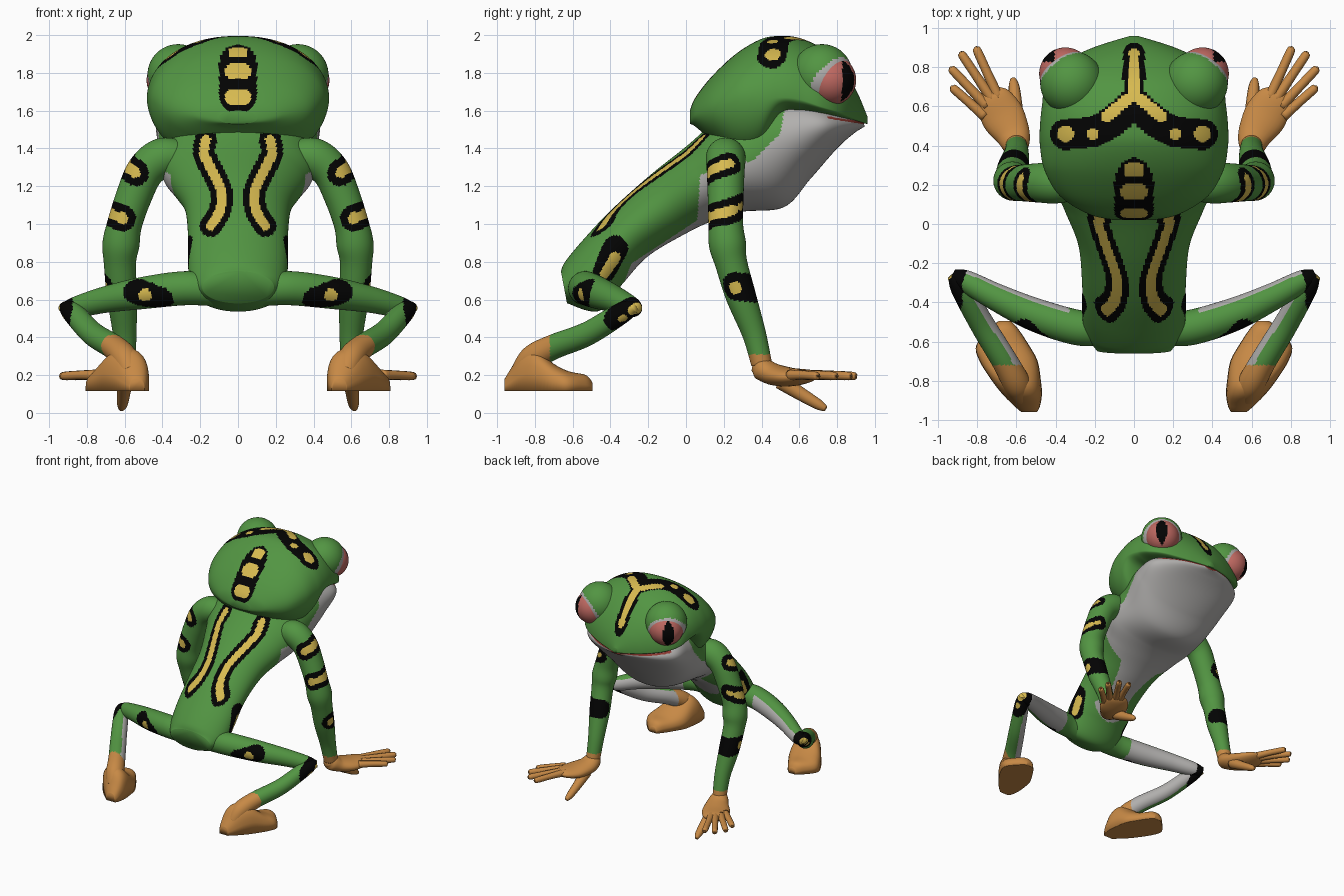
import bpy, bmesh, math
from mathutils import Vector

old = bpy.data.objects.get("Cube")
if old:
    bpy.data.objects.remove(old, do_unlink=True)

# Flat colours
COLOURS = {
    "skin_green": (0.085, 0.30, 0.055), "marking_black": (0.001, 0.001, 0.001),
    "marking_yellow": (0.68, 0.49, 0.08), "belly_grey": (0.44, 0.43, 0.42),
    "foot_orange": (0.57, 0.25, 0.06), "eye_pink": (0.52, 0.14, 0.12),
    "mouth_red": (0.28, 0.04, 0.03)}
GREEN, BLACK, YELLOW, GREY, ORANGE, PINK, RED = range(len(COLOURS))
MATS = []
for label, rgb in COLOURS.items():
    m = bpy.data.materials.new(label)
    m.use_nodes = True
    m.diffuse_color = (*rgb, 1)
    bsdf = m.node_tree.nodes["Principled BSDF"]
    bsdf.inputs["Base Color"].default_value = (*rgb, 1)
    bsdf.inputs["Roughness"].default_value = 0.8
    MATS.append(m)


def dense(rows, n):
    """Smooth spline through control rows, n steps per span."""
    out = []
    for i in range(len(rows) - 1):
        a, b, c, d = (rows[max(0, min(len(rows) - 1, i + k))] for k in (-1, 0, 1, 2))
        for s in range(n):
            t = s / n
            out.append([q + t / 2 * (r - p + t * (2*p - 5*q + 4*r - s2 + t * (3*(q - r) + s2 - p)))
                        for p, q, r, s2 in zip(a, b, c, d)])
    return out + [list(rows[-1])]


def finish(name, bm, rule):
    """Colour faces by rule(centre, normal), seen on the +x side, and link the object."""
    bmesh.ops.recalc_face_normals(bm, faces=bm.faces[:])
    for f in bm.faces:
        c, n = f.calc_center_median(), f.normal.copy()
        if c.x < 0:
            c.x, n.x = -c.x, -n.x
        f.material_index = rule(c, n)
        f.smooth = True
    me = bpy.data.meshes.new(name)
    bm.to_mesh(me)
    bm.free()
    for m in MATS:
        me.materials.append(m)
    bpy.context.collection.objects.link(bpy.data.objects.new(name, me))


def loft(name, rings, rule, side=1):
    bm = bmesh.new()
    vs = [[bm.verts.new((p[0] * side, p[1], p[2])) for p in ring] for ring in rings]
    k = len(vs[0])
    for a, b in zip(vs, vs[1:]):
        for j in range(k):
            bm.faces.new((a[j], a[(j + 1) % k], b[(j + 1) % k], b[j]))
    bm.faces.new(vs[0])
    bm.faces.new(vs[-1])
    finish(name, bm, rule)


def circle(k):
    return [(math.cos(2 * math.pi * j / k), math.sin(2 * math.pi * j / k)) for j in range(k)]


def tube(name, rows, rule, side=1, k=56, n=18, up=(0, 0, 1)):
    """Limb along rows of x, y, z, width radius, height radius."""
    rows = dense([r if len(r) == 5 else (*r, r[3]) for r in rows], n)
    pts = [Vector(r[:3]) for r in rows]
    rings = []
    for i, r in enumerate(rows):
        t = (pts[min(i + 1, len(pts) - 1)] - pts[max(i - 1, 0)]).normalized()
        u = t.cross(Vector(up)).normalized()
        v = u.cross(t)
        rings.append([pts[i] + u * (r[3] * c) + v * (r[4] * s) for c, s in circle(k)])
    loft(name, rings, rule, side)


def mark(c, marks):
    """Yellow cores in a black surround: marks are (mask, black path, radius, [(yellow path, radius)])."""
    def near(path, mask, radius):
        p = c * mask
        q = [Vector(v) * mask for v in path]
        for a, b in zip(q, q[1:] or q):
            d = b - a
            t = max(0, min(1, (p - a).dot(d) / max(d.length_squared, 1e-9)))
            if (p - a - d * t).length < radius:
                return True
        return False
    hit = [g for g in marks if near(g[1], g[0], g[2])]
    if any(near(path, g[0], r) for g in hit for path, r in g[3]):
        return YELLOW
    return BLACK if hit else None


ALL, BACK, TOP = Vector((1, 1, 1)), Vector((1, 0, 1)), Vector((1, 1, 0))

# Torso and throat: back y z, belly y z, half width
TORSO = [(-.662, .75, -.63, .58, .19), (-.64, .80, -.46, .54, .25), (-.55, .91, -.33, .69, .265),
         (-.40, 1.07, -.20, .83, .265), (-.20, 1.25, 0, .95, .285), (0, 1.41, .15, 1.02, .355),
         (.10, 1.5, .30, 1.065, .405), (.25, 1.65, .52, 1.09, .405), (.48, 1.70, .66, 1.24, .43),
         (.68, 1.66, .80, 1.40, .415), (.86, 1.59, .89, 1.48, .25), (.94, 1.55, .945, 1.515, .06)]
stripe = dense([(.17, 0, 1.445), (.18, 0, 1.37), (.125, 0, 1.26), (.085, 0, 1.16), (.10, 0, 1.06),
                (.145, 0, .99)], 2)
flank = [(.26, -.375, .87), (.26, -.425, .74)]
STRIPES = [(BACK, stripe, .058, [(stripe, .026)])]
FLANK = [(ALL, flank, .07, [([(.26, -.375, .82), (.26, -.425, .73)], .032)])]
BELLY = [(-.7, .4), (-.42, .45), (-.34, .66), (-.29, .79), (.06, 1.02), (.075, 1.26), (.36, 1.34),
         (.5, 1.48), (.52, 1.60), (1, 1.525)]


def torso_rule(c, n):
    m = mark(c, FLANK)
    if m is None and c.y < .2 and n.z > -.1:
        m = mark(c, STRIPES)
    if m is not None:
        return m
    for (y0, z0), (y1, z1) in zip(BELLY, BELLY[1:]):
        if y0 <= c.y < y1:
            edge = z0 + (z1 - z0) * (c.y - y0) / (y1 - y0)
            if c.y > .75 and abs(c.z - edge) < .006:
                return RED
            return GREY if c.z < edge or c.y > .52 else GREEN
    return GREEN


loft("torso", [[(w * s, (ty + by) / 2 + (ty - by) / 2 * c, (tz + bz) / 2 + (tz - bz) / 2 * c)
                for c, s in circle(190)] for ty, tz, by, bz, w in dense(TORSO, 20)], torso_rule)

# Head: y, bottom z, widest z, top z, half width
HEAD = [(.02, 1.53, 1.56, 1.60, .10), (.05, 1.515, 1.58, 1.67, .23), (.14, 1.44, 1.61, 1.785, .375),
        (.27, 1.34, 1.65, 1.905, .455), (.40, 1.36, 1.66, 1.98, .48), (.50, 1.56, 1.67, 1.995, .48),
        (.60, 1.58, 1.66, 1.985, .47), (.72, 1.57, 1.62, 1.93, .45), (.82, 1.553, 1.59, 1.83, .37),
        (.90, 1.538, 1.56, 1.71, .21), (.96, 1.53, 1.54, 1.57, .02)]
CREST = [(BACK, [(0, 0, 1.685), (0, 0, 1.85)], .10,
          [([(-w, 0, z), (w, 0, z)], r) for z, w, r in ((1.67, .028, .042), (1.81, .028, .042),
                                                        (1.908, .025, .028))])]
fork = [(0, .87, 0), (0, .66, 0), (.14, .55, 0)]
CROWN = [(TOP, fork[:2], .055, [(fork, .026)]),
         (TOP, dense([(0, .62, 0), (.1, .53, 0), (.21, .47, 0), (.35, .457, 0)], 2), .078,
          [(fork, .03), ([(.21, .46, 0)], .03), ([(.35, .46, 0)], .042)])]


def head_rule(c, n):
    m = None
    if c.y < .36 and n.z > -.3:
        m = mark(c, CREST)
    if m is None and n.z > .15 and c.z > 1.6:
        m = mark(c, CROWN)
    return GREEN if m is None else m


loft("head", [[(w * math.copysign(abs(c) ** (.9 if s > 0 else .75), c), y,
                zm + s * (zt - zm if s > 0 else zm - zb))
               for c, s in circle(190)] for y, zb, zm, zt, w in dense(HEAD, 15)], head_rule)


def ball(name, centre, radius, rule, side):
    bm = bmesh.new()
    bmesh.ops.create_uvsphere(bm, u_segments=64, v_segments=40, radius=radius)
    bmesh.ops.translate(bm, verts=bm.verts, vec=(centre[0] * side, centre[1], centre[2]))
    finish(name, bm, rule)


RIM_AXIS = Vector((.036, .045, -.036)).normalized()
GAZE = Vector((.68, .73, -.05)).normalized()
ACROSS = GAZE.cross(Vector((0, 0, 1))).normalized()
UP = ACROSS.cross(GAZE)


def eye_rule(c, n):
    slit = abs(n.dot(ACROSS)) / .36 + (n.dot(UP) / .85) ** 2
    return BLACK if n.dot(GAZE) > 0 and slit < 1 else PINK


# Limb markings
ARM_MARKS = [(ALL, p, .07, [(p, .03)]) for p in (
    [(.54, .13, 1.27), (.59, .18, 1.31), (.59, .24, 1.33)],
    [(.61, .12, 1.03), (.68, .20, 1.06), (.67, .29, 1.09), (.61, .32, 1.10)])]
ARM_MARKS.append((ALL, [(.70, .26, .67), (.66, .36, .66), (.57, .34, .66)], .075,
                  [([(.70, .26, .66)], .036)]))
LEG_MARKS = [
    (ALL, [(.41, -.57, .60), (.54, -.52, .645)], .07, [([(.49, -.55, .625)], .036)]),
    (ALL, [(.92, -.27, .56), (.90, -.36, .50)], .075, [([(.95, -.275, .54)], .034),
                                                       ([(.94, -.335, .485)], .036)])]


def arm_rule(c, n):
    m = mark(c, ARM_MARKS)
    return m if m is not None else ORANGE if c.z < .31 else GREEN


def leg_rule(axis, limit):
    axis = Vector(axis).normalized()

    def rule(c, n):
        m = mark(c, LEG_MARKS)
        if m is not None:
            return m
        if c.y < -.72:
            return ORANGE
        return GREY if n.dot(axis) > limit and c.x > .33 else GREEN
    return rule


def orange(c, n):
    return ORANGE


FINGERS = {"first": ((.69, .64), (.80, .885)), "second": ((.72, .63), (.875, .86)),
           "third": ((.75, .60), (.925, .785)), "fourth": ((.76, .55), (.92, .69))}

# Foot: y, centre x, half width, top z, on a flat sole
FOOT = [(-.96, .535, .04, .18), (-.93, .545, .065, .23), (-.87, .57, .10, .32), (-.80, .60, .125, .34),
        (-.70, .64, .148, .26), (-.62, .67, .135, .22), (-.53, .665, .07, .20), (-.495, .66, .03, .16)]
SOLE = .115

for side, tag in ((1, "left"), (-1, "right")):
    # Eyes
    ball("eye_socket_" + tag, (.317, .72, 1.79), .162,
         lambda c, n: GREY if n.dot(RIM_AXIS) > .40 else GREEN, side)
    ball("eye_" + tag, (.35, .767, 1.762), .134, eye_rule, side)

    # Arm and hand
    tube("arm_" + tag, [(.30, .21, 1.35, .09), (.40, .21, 1.35, .105), (.49, .21, 1.28, .10),
                        (.55, .21, 1.15, .095), (.60, .21, 1.0, .092), (.62, .22, .89, .098),
                        (.625, .24, .79, .085), (.615, .29, .62, .08), (.60, .36, .42, .063),
                        (.60, .40, .26, .055)], arm_rule, side, up=(0, 1, 0))
    tube("palm_" + tag, [(.595, .355, .25, .03, .03), (.60, .39, .24, .065, .06),
                         (.62, .46, .205, .09, .058), (.67, .55, .19, .11, .05),
                         (.72, .64, .195, .09, .035), (.74, .68, .20, .05, .015)], orange, side, 24, 5)
    for finger, (a, b) in FINGERS.items():
        mid = [(p + q) / 2 for p, q in zip(a, b)]
        tip = [q + (q - p) * .06 for p, q in zip(a, b)]
        tube(finger + "_finger_" + tag, [(*a, .20, .029), (*mid, .20, .024), (*b, .195, .022),
                                         (*tip, .195, .008)], orange, side, 12, 4)
    tube("thumb_" + tag, [(.60, .50, .17, .045), (.605, .60, .105, .036), (.612, .70, .045, .028),
                          (.618, .74, .022, .015)], orange, side, 12, 4)

    # Hind leg and foot
    tube("thigh_" + tag, [(.12, -.53, .65, .085), (.28, -.53, .66, .09), (.5, -.465, .635, .085),
                          (.7, -.375, .60, .07), (.86, -.29, .56, .055), (.925, -.26, .555, .03)],
         leg_rule((0, .85, -.5), .25), side, n=20)
    tube("shin_" + tag, [(.93, -.265, .56, .025), (.88, -.33, .535, .055), (.77, -.52, .42, .063),
                         (.66, -.70, .35, .066), (.60, -.81, .29, .07), (.57, -.87, .21, .06)],
         leg_rule((-.9, .3, -.2), .35), side, n=20)
    loft("foot_" + tag, [[(x + w * c, y, SOLE + (top - SOLE) * max(0, s) ** .55)
                          for c, s in circle(32)] for y, x, w, top in dense(FOOT, 6)], orange, side)
